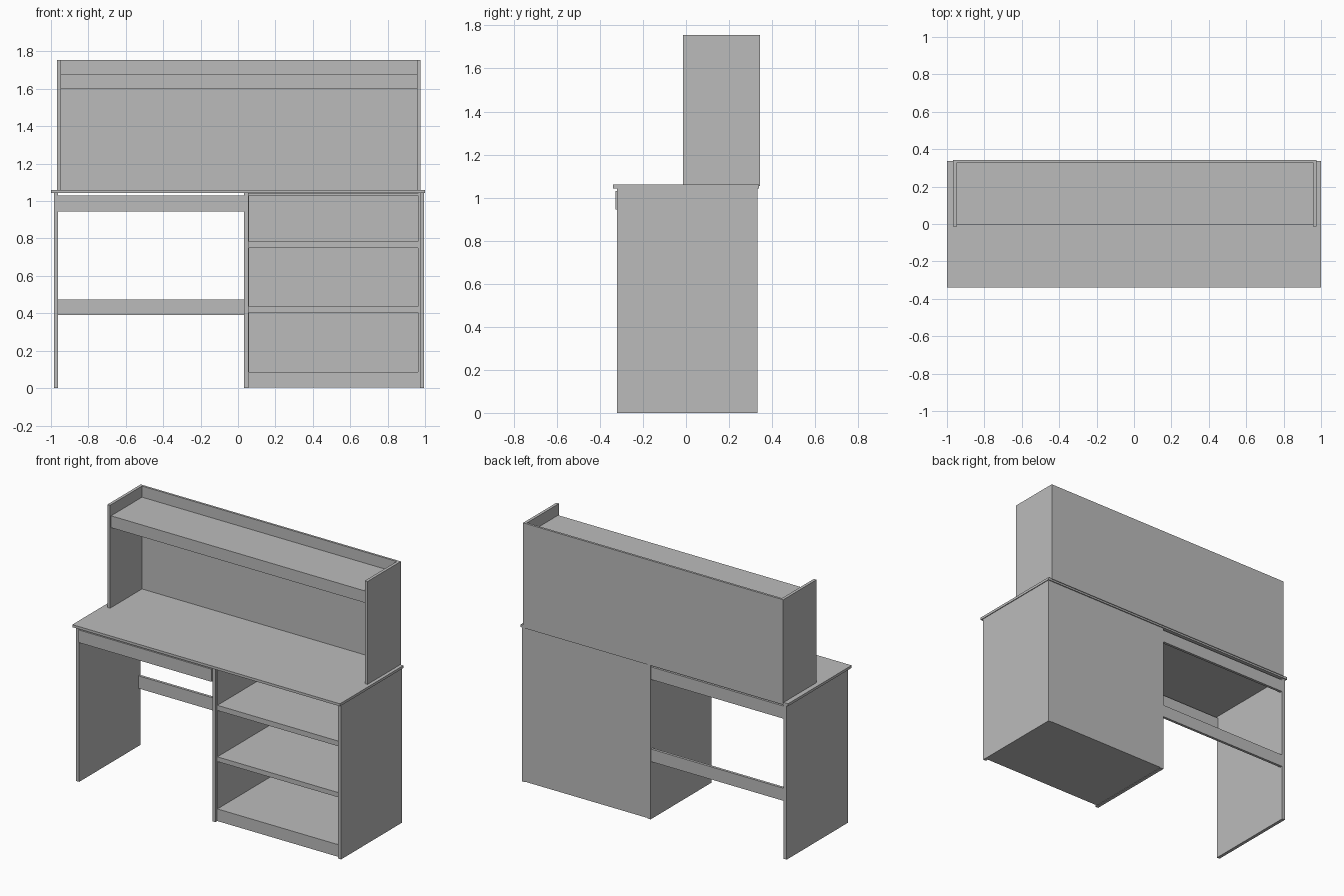
import bpy
import bmesh
from mathutils import Vector

cube = bpy.data.objects.get("Cube")
if cube:
    bpy.data.objects.remove(cube, do_unlink=True)

# One plain grey for the whole desk
GREY = (0.5, 0.5, 0.5, 1.0)
grey = bpy.data.materials.new("plain grey")
grey.use_nodes = True
grey.diffuse_color = GREY
grey.node_tree.nodes["Principled BSDF"].inputs["Base Color"].default_value = GREY


def board(name, x, y, z):
    """Flat board spanning the given (low, high) ranges."""
    size = Vector((x[1] - x[0], y[1] - y[0], z[1] - z[0]))
    centre = Vector((sum(x), sum(y), sum(z))) / 2
    bm = bmesh.new()
    bmesh.ops.create_cube(bm, size=1)
    bmesh.ops.scale(bm, vec=size, verts=bm.verts)
    bmesh.ops.translate(bm, vec=centre, verts=bm.verts)
    mesh = bpy.data.meshes.new(name)
    bm.to_mesh(mesh)
    bm.free()
    mesh.materials.append(grey)
    obj = bpy.data.objects.new(name, mesh)
    bpy.context.collection.objects.link(obj)
    return obj


FRONT, BACK = -0.32, 0.332
UNDER, TOP = 1.043, 1.06
depth = (FRONT, BACK)

# Worktop
board("worktop", (-1, 1), (-0.34, 0.338), (UNDER, TOP))

# Upright panels under the worktop
uprights = {"left_end_panel": (0.972, 0.995),
            "cabinet_divider": (0.032, 0.055),
            "right_end_panel": (-0.985, -0.963)}
for name, x in uprights.items():
    board(name, x, depth, (0, UNDER))

# Rails across the knee space
knee = (-0.963, 0.032)
board("front_apron", knee, (-0.328, -0.31), (0.945, 1.03))
board("back_upper_rail", knee, (0.312, 0.33), (0.945, 1.03))
board("back_lower_rail", knee, (0.312, 0.33), (0.39, 0.475))

# Open cabinet: plinth, shelves, top and lining
inside = (0.055, 0.972)
carcass = (-0.305, 0.33)
levels = {"cabinet_plinth": (0.003, 0.085),
          "lower_shelf": (0.405, 0.437),
          "upper_shelf": (0.75, 0.785),
          "cabinet_top": (1.03, 1.041)}
for name, z in levels.items():
    board(name, inside, carcass, z)
board("cabinet_back", inside, (0.315, 0.331), (0.003, UNDER))
for name, x in {"right_lining": (0.055, 0.06), "left_lining": (0.962, 0.972)}.items():
    board(name, x, carcass, (0.003, UNDER))

# Hutch on the worktop
HUTCH_TOP = 1.755
board("hutch_back", (-0.967, 0.977), (0.328, 0.343), (1.055, HUTCH_TOP))
for name, x in {"hutch_right_side": (-0.967, -0.947), "hutch_left_side": (0.957, 0.977)}.items():
    board(name, x, (-0.013, 0.33), (TOP, HUTCH_TOP))
board("hutch_shelf", (-0.947, 0.957), (-0.002, 0.328), (1.6, 1.68))
